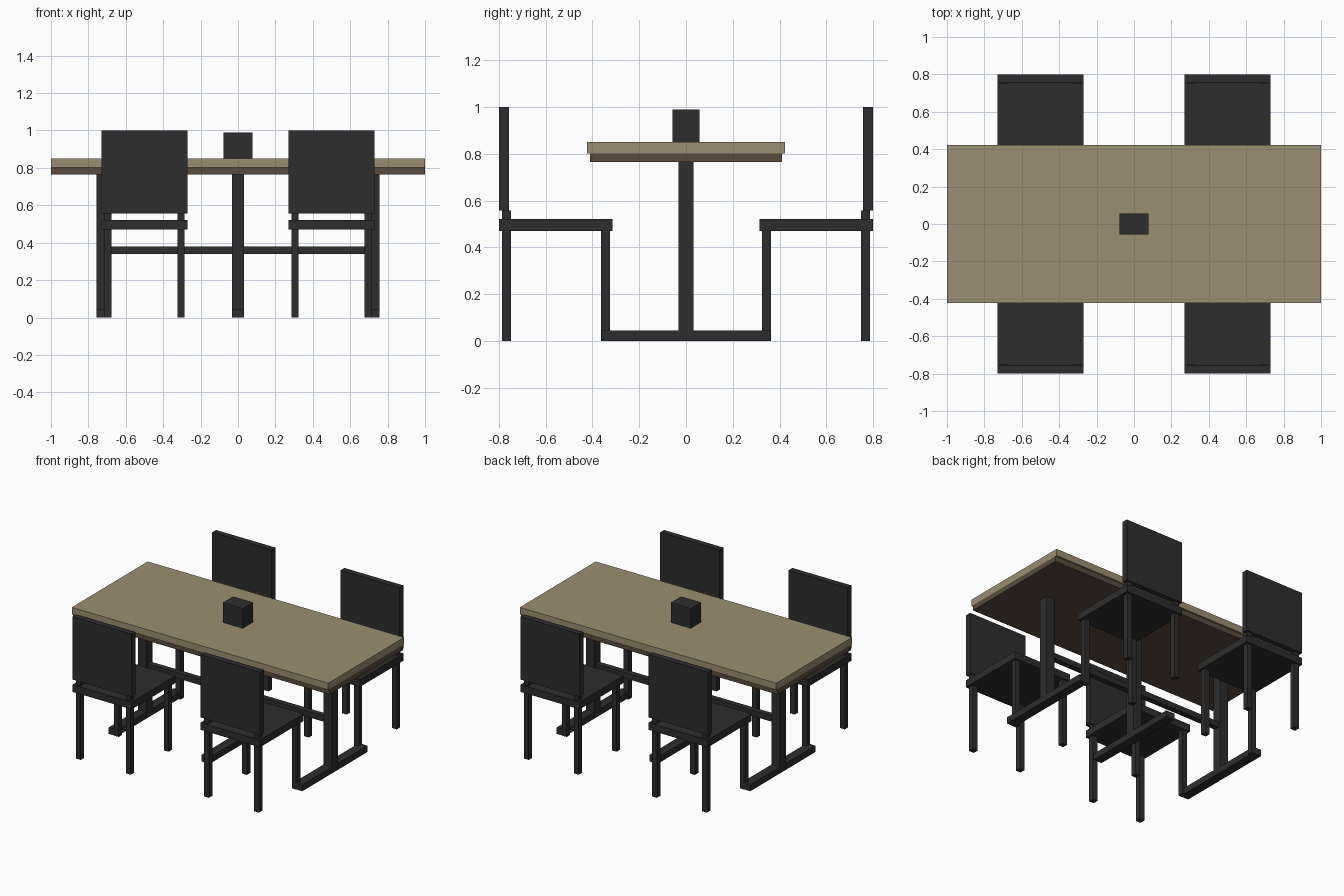
import bpy

if "Cube" in bpy.data.objects:
    bpy.data.objects.remove(bpy.data.objects["Cube"], do_unlink=True)


def material(name, rgb):
    m = bpy.data.materials.new(name)
    m.use_nodes = True
    color = (*rgb, 1)
    m.diffuse_color = color
    m.node_tree.nodes["Principled BSDF"].inputs["Base Color"].default_value = color
    return m


BLACK = material("charcoal black", (0.027, 0.027, 0.027))
OAK = material("pale oak", (0.33, 0.27, 0.165))
BROWN = material("dark brown", (0.1, 0.071, 0.046))


def box(name, x, y, z, mat):
    """Box spanning the (low, high) pair on each axis."""
    spans = [sorted(s) for s in (x, y, z)]
    bpy.ops.mesh.primitive_cube_add(size=1, location=[(a + b) / 2 for a, b in spans])
    ob = bpy.context.object
    ob.name = name
    ob.scale = [b - a for a, b in spans]
    bpy.ops.object.transform_apply(location=False, rotation=False, scale=True)
    ob.data.materials.append(mat)
    return ob


def around(c, half):
    return (c - half, c + half)


# Table top and the darker board beneath it
box("table_top", (-1, 1), (-0.423, 0.423), (0.802, 0.85), OAK)
box("under_board", (-1, 1), (-0.41, 0.41), (0.765, 0.802), BROWN)

# Three posts on floor runners, joined by a stretcher
for side, px in (("right", -0.723), ("middle", 0), ("left", 0.723)):
    box(f"{side}_post", around(px, 0.033), around(0, 0.033), (0.045, 0.765), BLACK)
    box(f"{side}_runner", around(px, 0.033), around(0, 0.362), (0, 0.045), BLACK)
box("stretcher", (-0.69, 0.69), around(0, 0.02), (0.34, 0.38), BLACK)

# Small box on the table
box("centrepiece", around(0, 0.077), around(0, 0.057), (0.85, 0.99), BLACK)


# Chairs, with the backrest on the outer side
def chair(name, cx, s):
    box(f"{name}_seat", around(cx, 0.231), (s * 0.314, s * 0.8), (0.47, 0.521), BLACK)
    box(f"{name}_backrest", around(cx, 0.231), (s * 0.757, s * 0.8), (0.557, 1), BLACK)
    for side, dx in (("right", -0.195), ("left", 0.195)):
        lx = around(cx + dx, 0.019)
        box(f"{name}_{side}_inner_leg", lx, (s * 0.326, s * 0.364), (0, 0.47), BLACK)
        box(f"{name}_{side}_outer_leg", lx, (s * 0.749, s * 0.787), (0, 0.47), BLACK)
        box(f"{name}_{side}_back_support", lx, (s * 0.749, s * 0.787), (0.521, 0.557), BLACK)


for row, s in (("front", -1), ("back", 1)):
    for side, cx in (("right", -0.5), ("left", 0.5)):
        chair(f"{row}_{side}_chair", cx, s)
